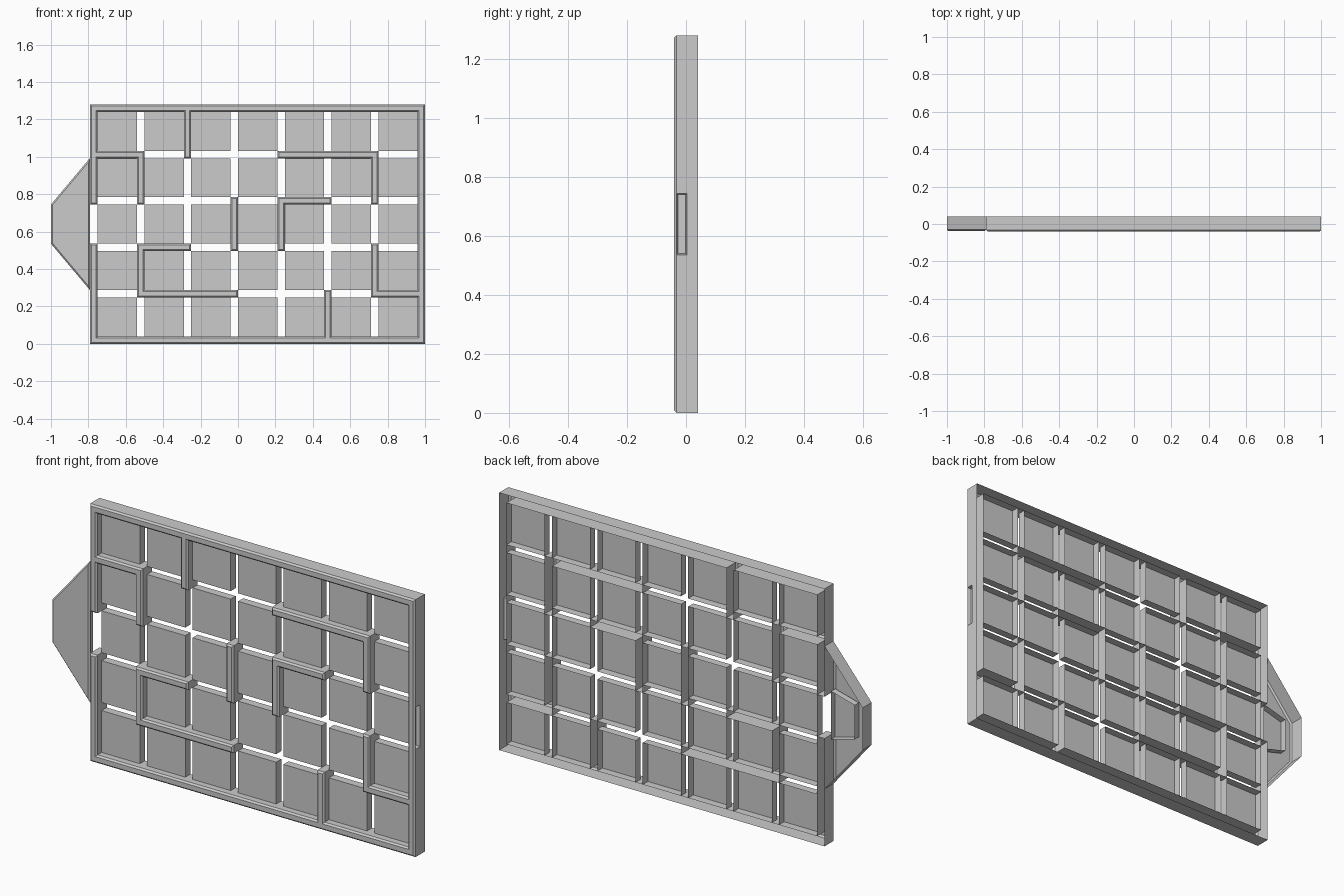
import bpy, bmesh

if "Cube" in bpy.data.objects:
    bpy.data.objects.remove(bpy.data.objects["Cube"])

BACK = 0.04
XC = [-0.77 + 0.25 * i for i in range(8)]      # wall lines across
ZC = [0.02 + 0.248 * j for j in range(6)]      # wall lines upward
H = 0.02                                       # half wall width


def shell(name, bm, front, chamfer=0.0, tweak=None):
    """Turn a flat front outline into an open-backed moulded shell."""
    bmesh.ops.remove_doubles(bm, verts=bm.verts, dist=1e-5)
    for f in bm.faces:
        f.normal_update()
        if f.normal.y > 0:
            f.normal_flip()
    for v in bm.verts:
        v.co.y = front
    if chamfer:
        bmesh.ops.inset_region(bm, faces=bm.faces[:], thickness=chamfer,
                               use_boundary=True, use_even_offset=True)
        for v in {v for e in bm.edges if e.is_boundary for v in e.verts}:
            v.co.y = front + chamfer
    rim = [e for e in bm.edges if e.is_boundary]
    new = bmesh.ops.extrude_edge_only(bm, edges=rim)["geom"]
    for v in new:
        if isinstance(v, bmesh.types.BMVert):
            v.co.y = BACK
    bmesh.ops.recalc_face_normals(bm, faces=bm.faces[:])
    bm.normal_update()
    if sum(f.normal.y * f.calc_area() for f in bm.faces) > 0:
        bmesh.ops.reverse_faces(bm, faces=bm.faces[:])
    if tweak:
        tweak(bm)
    me = bpy.data.meshes.new(name)
    bm.to_mesh(me)
    bm.free()
    ob = bpy.data.objects.new(name, me)
    bpy.context.collection.objects.link(ob)
    return ob


def poly(bm, pts):
    bm.faces.new([bm.verts.new((x, 0, z)) for x, z in pts])


def rect(bm, x0, x1, z0, z1):
    poly(bm, [(x0, z0), (x1, z0), (x1, z1), (x0, z1)])


# outer frame and maze walls as runs between grid nodes (i0, j0, i1, j1)
runs = [(0, 0, 7, 0), (0, 5, 7, 5), (7, 0, 7, 5), (0, 0, 0, 2), (0, 3, 0, 5),
        (2, 4, 2, 5), (0, 4, 1, 4), (1, 3, 1, 4), (4, 4, 6, 4), (6, 3, 6, 4),
        (3, 2, 3, 3), (4, 2, 4, 3), (4, 3, 5, 3), (1, 2, 2, 2), (1, 1, 1, 2),
        (1, 1, 3, 1), (6, 1, 6, 2), (6, 1, 7, 1), (5, 0, 5, 1)]
cells = {(a, b) for i0, j0, i1, j1 in runs
         for a in range(2 * i0, 2 * i1 + 1) for b in range(2 * j0, 2 * j1 + 1)}
xs = [c + s for c in XC for s in (-H, H)]
zs = [c + s for c in ZC for s in (-H, H)]
bm = bmesh.new()
for a, b in sorted(cells):
    rect(bm, xs[a], xs[a + 1], zs[b], zs[b + 1])


def side_slot(bm):
    # shallow tapered recess in the right edge
    def edge_faces():
        return [f for f in bm.faces if f.calc_center_median().x > 0.999
                and abs(f.calc_center_median().z - 0.64) < 0.05]
    face = edge_faces()[0]
    bmesh.ops.bisect_plane(bm, geom=[face] + face.edges[:] + face.verts[:],
                           plane_co=(0, 0.003, 0), plane_no=(0, 1, 0))
    slot = [f for f in edge_faces() if f.calc_center_median().y < 0]
    bm.normal_update()
    bmesh.ops.inset_individual(bm, faces=slot, thickness=0.006, depth=-0.02)


shell("frame_and_walls", bm, -0.04, 0.008, side_slot)

# floor tiles between the wall lines
bm = bmesh.new()
for i in range(7):
    for j in range(5):
        rect(bm, XC[i] + H, XC[i + 1] - H, ZC[j] + H, ZC[j + 1] - H)
shell("floor_tiles", bm, 0.0)


def open_right(bm):
    # leave the side that meets the frame open
    gone = [f for f in bm.faces
            if abs(f.normal.x) > 0.99 and f.calc_center_median().x > -0.8]
    bmesh.ops.delete(bm, geom=gone, context='FACES')


# tapered entry tab on the left
bm = bmesh.new()
poly(bm, [(-0.79, 0.285), (-0.79, 0.995), (-1, 0.745), (-1, 0.535)])
shell("entry_tab", bm, -0.038, 0.008, open_right)

# small plug inside the tab
bm = bmesh.new()
poly(bm, [(-0.80, 0.52), (-0.80, 0.76), (-0.93, 0.725), (-0.93, 0.555)])
plug = shell("tab_plug", bm, -0.03)
for v in plug.data.vertices:
    v.co.y = min(v.co.y, 0.003)
